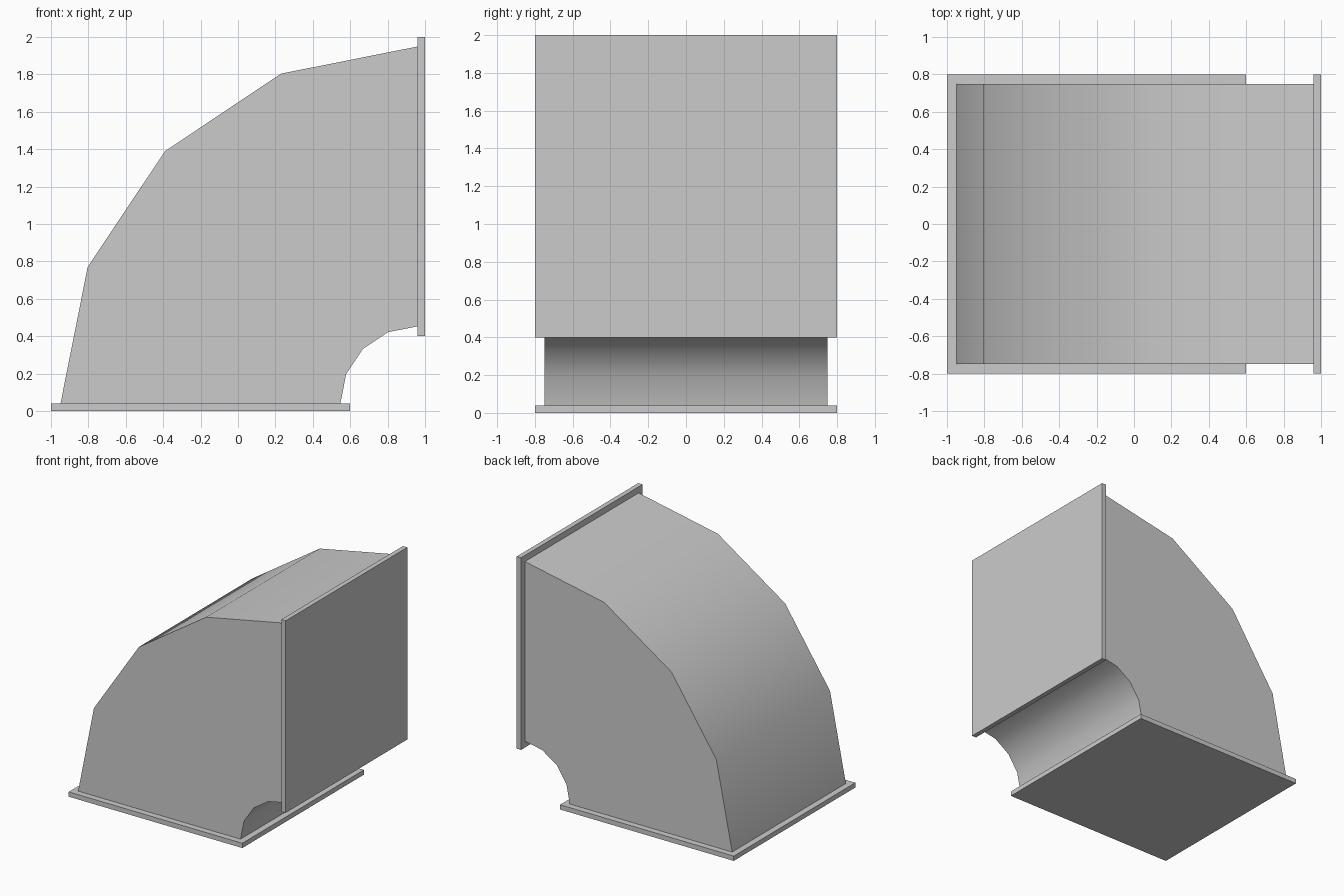
import bpy, bmesh
from math import sin, cos, pi, radians

cube = bpy.data.objects.get("Cube")
if cube:
    bpy.data.objects.remove(cube, do_unlink=True)

# Galvanised sheet grey
grey = bpy.data.materials.new("duct_grey")
colour = (0.6, 0.6, 0.6, 1.0)
grey.diffuse_color = colour
grey.use_nodes = True
grey.node_tree.nodes["Principled BSDF"].inputs["Base Color"].default_value = colour

PLATE = 0.04        # flange thickness
FLANGE = 1.6        # flange side length
WIDTH = 1.496       # duct width
INNER, OUTER = 0.413, 1.909
CX, CZ = 1 - PLATE, PLATE   # bend centre
STEPS = 4


def extruded(name, profile, width):
    """Extrude an x-z outline along y, centred on y = 0."""
    bm = bmesh.new()
    face = bm.faces.new([bm.verts.new((x, -width / 2, z)) for x, z in profile])
    ext = bmesh.ops.extrude_face_region(bm, geom=[face])
    moved = [v for v in ext["geom"] if isinstance(v, bmesh.types.BMVert)]
    bmesh.ops.translate(bm, verts=moved, vec=(0, width, 0))
    bmesh.ops.recalc_face_normals(bm, faces=bm.faces)
    mesh = bpy.data.meshes.new(name)
    bm.to_mesh(mesh)
    bm.free()
    mesh.materials.append(grey)
    obj = bpy.data.objects.new(name, mesh)
    bpy.context.collection.objects.link(obj)
    return obj


def rectangle(x0, x1, z0, z1):
    return [(x0, z0), (x1, z0), (x1, z1), (x0, z1)]


def arc(radius):
    angles = [i * pi / 2 / STEPS for i in range(STEPS + 1)]
    return [(CX - radius * cos(a), CZ + radius * sin(a)) for a in angles]


# Square elbow bend
elbow = extruded("elbow_duct", arc(OUTER) + arc(INNER)[::-1], WIDTH)
bpy.ops.object.select_all(action="DESELECT")
elbow.select_set(True)
bpy.context.view_layer.objects.active = elbow
bpy.ops.object.shade_smooth_by_angle(angle=radians(30))

# End flanges
extruded("bottom_flange", rectangle(-1, FLANGE - 1, 0, PLATE), FLANGE)
extruded("side_flange", rectangle(CX, 1, 2 - FLANGE, 2), FLANGE)
